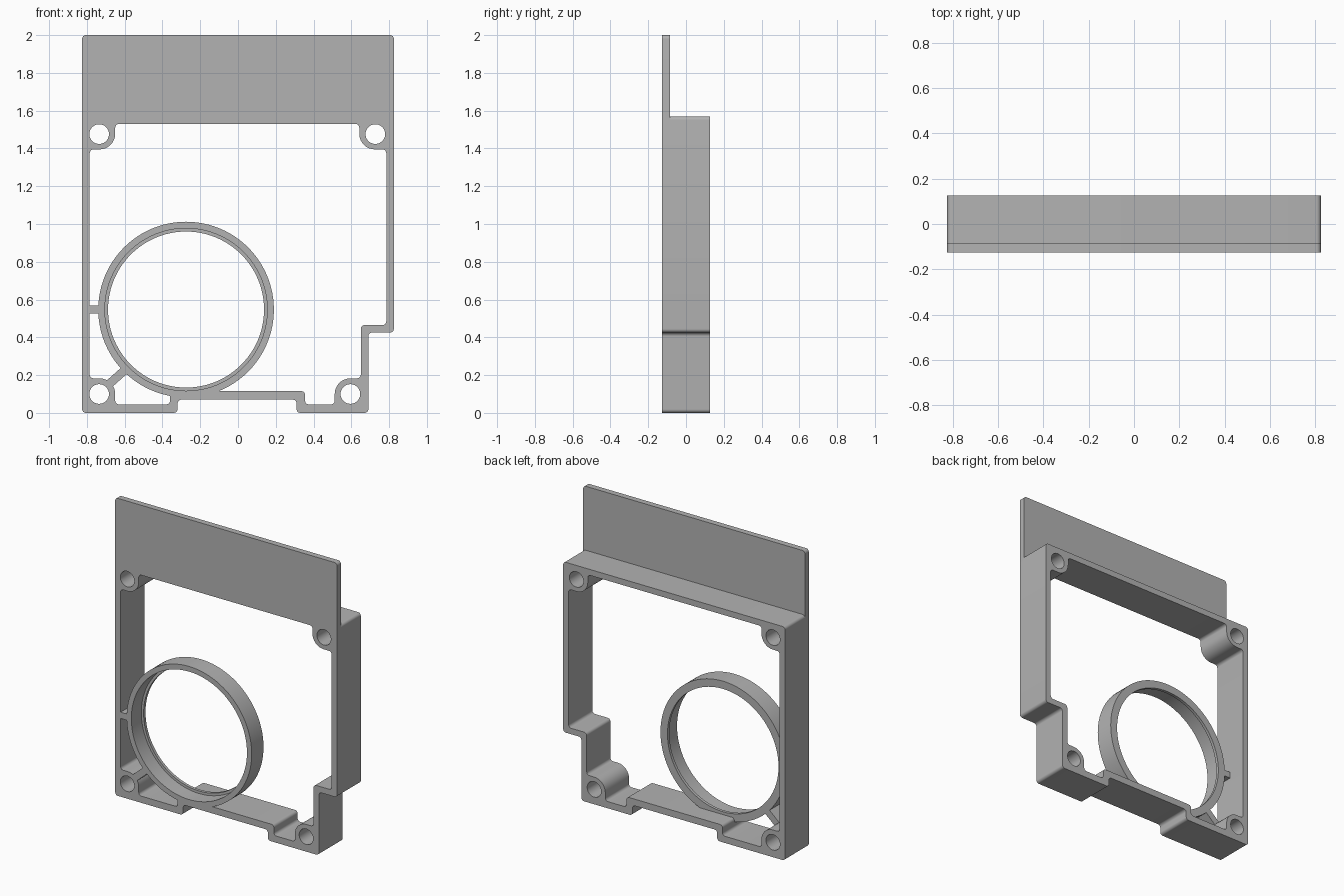
import bpy, bmesh, math
from mathutils import Vector, Matrix

cube = bpy.data.objects.get("Cube")
if cube:
    bpy.data.objects.remove(cube, do_unlink=True)

grey = bpy.data.materials.new("plain grey")
grey.use_nodes = True
grey.diffuse_color = (0.45, 0.45, 0.45, 1)
grey.node_tree.nodes["Principled BSDF"].inputs["Base Color"].default_value = grey.diffuse_color

FRONT, BACK = -0.126, 0.126
RING_BACK = 0.0
WALL = 0.04


def rounded(corners, steps=8):
    """Closed outline with each (x, z, radius) corner filleted."""
    pts = []
    for i, (x, z, r) in enumerate(corners):
        p = Vector((x, z))
        a = (Vector(corners[i - 1][:2]) - p).normalized()
        b = (Vector(corners[(i + 1) % len(corners)][:2]) - p).normalized()
        if r == 0:
            pts.append(p)
            continue
        centre = p + (a + b) * r          # all corners are square
        for k in range(steps + 1):
            t = k / steps * math.pi / 2
            pts.append(centre - b * r * math.cos(t) - a * r * math.sin(t))
    return pts


def circle(x, z, r, n=40):
    return [Vector((x + r * math.cos(math.tau * i / n), z + r * math.sin(math.tau * i / n)))
            for i in range(n)]


def finish(ob):
    ob.data.materials.clear()
    ob.data.materials.append(grey)
    bpy.ops.object.select_all(action='DESELECT')
    ob.select_set(True)
    bpy.context.view_layer.objects.active = ob
    bpy.ops.object.shade_smooth_by_angle(angle=math.radians(30))


def slab(name, loops, y0, y1):
    """Extrude a filled outline with holes from y0 to y1."""
    curve = bpy.data.curves.new(name, 'CURVE')
    curve.dimensions = '2D'
    curve.fill_mode = 'BOTH'
    curve.extrude = (y1 - y0) / 2
    for loop in loops:
        spline = curve.splines.new('POLY')
        spline.points.add(len(loop) - 1)
        for point, p in zip(spline.points, loop):
            point.co = (p.x, p.y, 0, 1)
        spline.use_cyclic_u = True
    ob = bpy.data.objects.new(name, curve)
    bpy.context.collection.objects.link(ob)
    bpy.ops.object.select_all(action='DESELECT')
    ob.select_set(True)
    bpy.context.view_layer.objects.active = ob
    bpy.ops.object.convert(target='MESH')
    ob = bpy.context.view_layer.objects.active
    ob.data.transform(Matrix.Translation((0, (y0 + y1) / 2, 0)) @ Matrix.Rotation(math.pi / 2, 4, 'X'))
    bm = bmesh.new()
    bm.from_mesh(ob.data)
    bmesh.ops.remove_doubles(bm, verts=bm.verts, dist=0.0001)
    bmesh.ops.recalc_face_normals(bm, faces=bm.faces)
    bm.to_mesh(ob.data)
    bm.free()
    finish(ob)
    return ob


# Frame: notched outer wall, inner opening with corner bosses, screw holes
R, BOSS = 0.02, 0.083
outer = rounded([(-0.825, 0, R), (-0.32, 0, R), (-0.32, 0.07, R), (0.31, 0.07, R),
                 (0.31, 0, R), (0.69, 0, R), (0.69, 0.425, R), (0.825, 0.425, R),
                 (0.825, 1.57, R), (-0.825, 1.57, R)])
inner = rounded([(-0.785, 0.183, R), (-0.65, 0.183, BOSS), (-0.65, 0.045, R),
                 (-0.36, 0.045, R), (-0.36, 0.115, R), (0.355, 0.115, R),
                 (0.355, 0.045, R), (0.512, 0.045, R), (0.512, 0.183, BOSS),
                 (0.65, 0.183, R), (0.65, 0.465, R), (0.785, 0.465, R),
                 (0.785, 1.395, R), (0.642, 1.395, BOSS), (0.642, 1.53, R),
                 (-0.65, 1.53, R), (-0.65, 1.395, BOSS), (-0.785, 1.395, R)])
holes = [circle(x, z, 0.052) for x, z in
         ((-0.735, 0.1), (0.595, 0.1), (0.727, 1.476), (-0.735, 1.476))]
slab("frame", [outer, inner] + holes, FRONT, BACK)

# Thin upright panel above the frame
panel = rounded([(-0.825, 1.54, 0), (0.825, 1.54, 0), (0.825, 2, R), (-0.825, 2, R)])
slab("top_panel", [panel], FRONT, FRONT + WALL)

# Ring with a small inner lip at its back edge
cx, cz, r_out, r_in, r_lip = -0.275, 0.547, 0.465, 0.43, 0.413
lip = RING_BACK - 0.02
profile = [(r_out, FRONT), (r_out, RING_BACK), (r_lip, RING_BACK), (r_lip, lip),
           (r_in, lip), (r_in, FRONT)]
bm = bmesh.new()
verts = [bm.verts.new((cx + r, y, cz)) for r, y in profile]
edges = [bm.edges.new((verts[i - 1], verts[i])) for i in range(len(verts))]
bmesh.ops.spin(bm, geom=verts + edges, cent=(cx, 0, cz), axis=(0, 1, 0),
               angle=math.tau, steps=96, use_merge=True)
bmesh.ops.remove_doubles(bm, verts=bm.verts, dist=0.0001)
bmesh.ops.recalc_face_normals(bm, faces=bm.faces)
mesh = bpy.data.meshes.new("ring")
bm.to_mesh(mesh)
bm.free()
ring = bpy.data.objects.new("ring", mesh)
bpy.context.collection.objects.link(ring)
finish(ring)


# Struts tying the ring to the side wall and the lower boss
def strut(name, start, end, width):
    a, b = Vector(start), Vector(end)
    d = (b - a).normalized()
    side = Vector((-d.y, d.x)) * width / 2
    slab(name, [[a - side, b - side, b + side, a + side]], FRONT, RING_BACK)


strut("side_strut", (-0.8, 0.547), (-0.725, 0.547), 0.042)
strut("corner_strut", (-0.682, 0.153), (-0.592, 0.233), 0.045)
